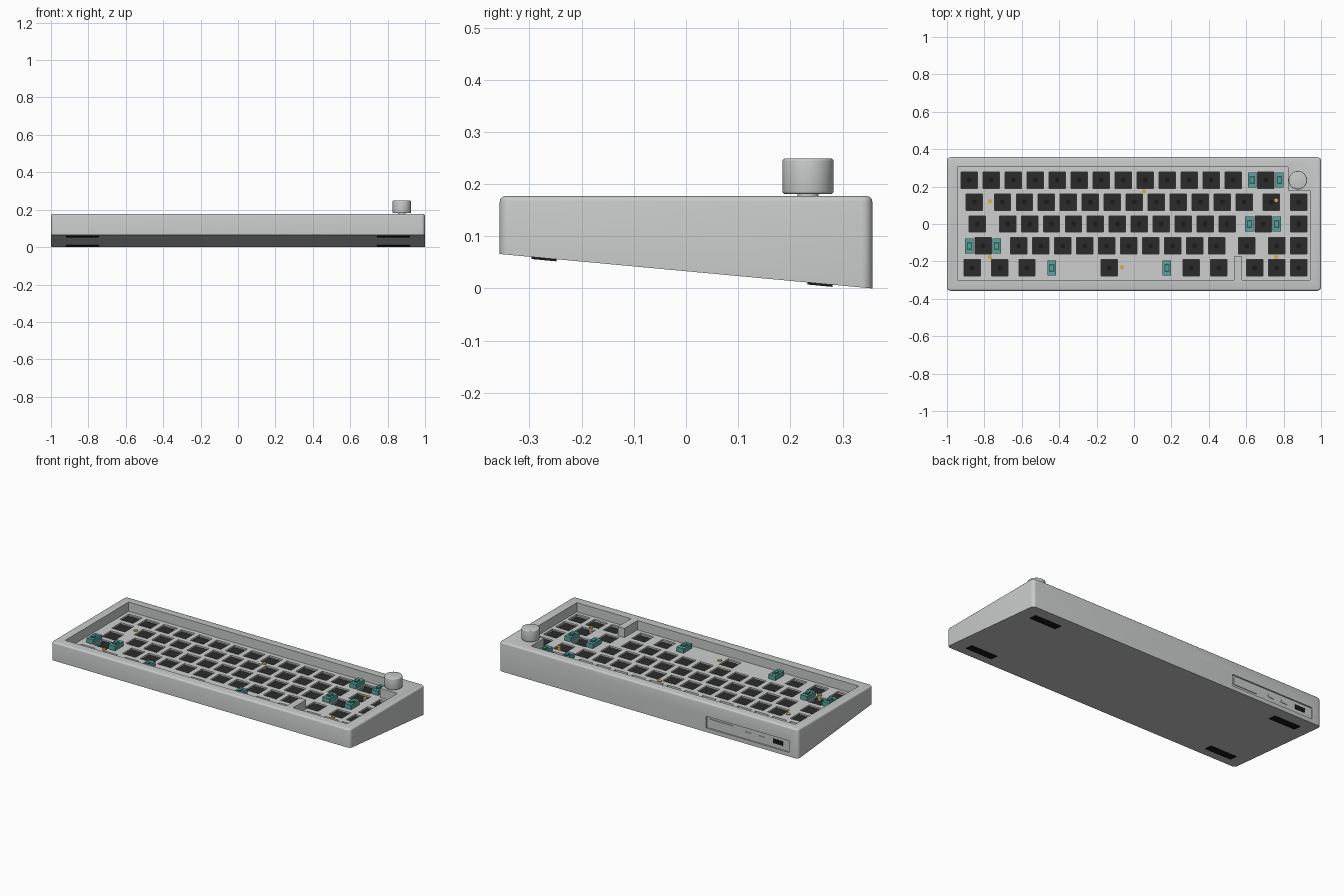
import bpy, bmesh, math

if "Cube" in bpy.data.objects:
    bpy.data.objects.remove(bpy.data.objects["Cube"])

U = 0.1175                      # key pitch
TOP, PLATE_TOP, PCB_TOP = 0.177, 0.121, 0.092


def mat(name, rgb):
    m = bpy.data.materials.new(name)
    m.diffuse_color = (*rgb, 1)
    m.use_nodes = True
    m.node_tree.nodes["Principled BSDF"].inputs["Base Color"].default_value = m.diffuse_color
    return m


GREY = mat("light grey", (0.58, 0.595, 0.59))
PLATE = mat("plate grey", (0.61, 0.62, 0.615))
BLACK = mat("board black", (0.024, 0.024, 0.024))
DEEP = mat("deep black", (0.01, 0.01, 0.01))
TEAL = mat("teal", (0.10, 0.37, 0.34))
DARK_TEAL = mat("dark teal", (0.03, 0.12, 0.11))
BRASS = mat("brass", (0.68, 0.42, 0.09))


def finish(name, bm, material, smooth=False):
    bmesh.ops.recalc_face_normals(bm, faces=bm.faces)
    me = bpy.data.meshes.new(name)
    bm.to_mesh(me)
    bm.free()
    ob = bpy.data.objects.new(name, me)
    bpy.context.collection.objects.link(ob)
    if material:
        me.materials.append(material)
    if smooth:
        select(ob)
        bpy.ops.object.shade_smooth_by_angle(angle=math.radians(35))
    return ob


def select(ob):
    bpy.ops.object.select_all(action='DESELECT')
    ob.select_set(True)
    bpy.context.view_layer.objects.active = ob


def add_box(bm, x0, x1, y0, y1, z0, z1):
    vs = bmesh.ops.create_cube(bm, size=1)["verts"]
    for v in vs:
        v.co = ((x0 + x1) / 2 + v.co.x * (x1 - x0),
                (y0 + y1) / 2 + v.co.y * (y1 - y0),
                (z0 + z1) / 2 + v.co.z * (z1 - z0))
    return vs


def boxes(name, items, material):
    bm = bmesh.new()
    for b in items:
        add_box(bm, *b)
    return finish(name, bm, material)


def cylinders(name, centres, r, z0, z1, material, seg=24, bevel=0):
    bm = bmesh.new()
    for x, y in centres:
        vs = bmesh.ops.create_cone(bm, cap_ends=True, segments=seg, radius1=r,
                                   radius2=r, depth=z1 - z0)["verts"]
        for v in vs:
            v.co.x += x
            v.co.y += y
            v.co.z += (z0 + z1) / 2
    if bevel:
        rims = [e for e in bm.edges if abs(e.verts[0].co.z - e.verts[1].co.z) < 1e-5]
        bmesh.ops.bevel(bm, geom=rims, offset=bevel, segments=3, affect='EDGES', profile=0.5)
    return finish(name, bm, material, True)


def prism(name, pts, z0, z1, material):
    bm = bmesh.new()
    f = bm.faces.new([bm.verts.new((x, y, z0)) for x, y in pts])
    ext = bmesh.ops.extrude_face_region(bm, geom=[f])["geom"]
    for v in ext:
        if isinstance(v, bmesh.types.BMVert):
            v.co.z = z1
    return finish(name, bm, material)


def cut(ob, cutter):
    cutter.hide_render = True
    m = ob.modifiers.new("cut", 'BOOLEAN')
    m.operation, m.solver, m.object = 'DIFFERENCE', 'EXACT', cutter
    select(ob)
    bpy.ops.object.modifier_apply(modifier=m.name)
    bpy.data.objects.remove(cutter, do_unlink=True)


def bottom(y):
    return 0.033 - 0.0924 * y


# Wedge-shaped case with rounded corners and top rim
bm = bmesh.new()
add_box(bm, -1, 1, -0.357, 0.357, 0, TOP)
for v in bm.verts:
    if v.co.z < 0.01:
        v.co.z = bottom(v.co.y)
upright = [e for e in bm.edges if abs(e.verts[0].co.z - e.verts[1].co.z) > 0.08]
bmesh.ops.bevel(bm, geom=upright, offset=0.02, segments=5, affect='EDGES', profile=0.5)
rim = [e for e in bm.edges if all(v.co.z > TOP - 1e-4 for v in e.verts)]
bmesh.ops.bevel(bm, geom=rim, offset=0.01, segments=3, affect='EDGES', profile=0.5)
case = finish("case", bm, GREY)

# Pocket outline: notch for the knob, divider beside the arrow keys
outline = [(-0.945, -0.30), (0.535, -0.30), (0.535, -0.175), (0.578, -0.175),
           (0.578, -0.30), (0.94, -0.30), (0.94, 0.18), (0.823, 0.18),
           (0.823, 0.305), (-0.945, 0.305)]
cut(case, prism("pocket", outline, 0.075, 0.3, None))
cut(case, boxes("port_pocket", [(-0.94, -0.385, 0.349, 0.4, 0.025, 0.095)], None))
select(case)
bpy.ops.object.shade_smooth_by_angle(angle=math.radians(35))

# Key positions, row by row
rows = [(2 * U, [-0.88 + U * i for i in range(13)] + [0.705]),
        (U, [-0.853] + [-0.703 + U * i for i in range(12)] + [0.733, 0.88]),
        (0, [-0.837] + [-0.676 + U * i for i in range(11)] + [0.69, 0.88]),
        (-U, [-0.807] + [-0.616 + U * i for i in range(10)] + [0.603, 0.763, 0.88]),
        (-2 * U, [-0.866, -0.717, -0.572, -0.132, 0.307, 0.454, 0.645, 0.763, 0.88])]
keys = [(x, y) for y, xs in rows for x in xs]

# Switch plate with square holes above the circuit board
plate = prism("switch_plate", outline, PLATE_TOP - 0.01, PLATE_TOP, PLATE)
h = 0.044
cut(plate, boxes("key_holes", [(x - h, x + h, y - h, y + h, 0.1, 0.14) for x, y in keys], None))
prism("circuit_board", outline, PCB_TOP - 0.01, PCB_TOP, BLACK)
cylinders("socket_marks", keys, 0.013, PCB_TOP - 0.001, PCB_TOP + 0.001, DEEP, 16)

# Stabilisers either side of each wide key
stabs = [(c + s * d, y) for c, y, d in
         [(0.705, 2 * U, 0.073), (0.69, 0, 0.073), (-0.807, -U, 0.073), (-0.132, -2 * U, 0.308)]
         for s in (-1, 1)]
boxes("stabiliser_housings",
      [(x - 0.0225, x + 0.0225, y - 0.041, y + 0.041, PCB_TOP, 0.148) for x, y in stabs], TEAL)
boxes("stabiliser_slots",
      [(x - 0.014, x + 0.014, y - 0.022, y + 0.022, 0.146, 0.149) for x, y in stabs], DARK_TEAL)
boxes("stabiliser_stems",
      [(x - 0.008, x + 0.008, y - 0.013, y + 0.013, 0.146, 0.155) for x, y in stabs], TEAL)

# Plate screws
cylinders("plate_screws", [(-0.77, 0.122), (0.053, 0.176), (0.76, 0.127), (-0.77, -0.178),
                           (-0.064, -0.232), (0.76, -0.178)], 0.012, PCB_TOP, 0.125, BRASS, 16)

# Volume knob on its shaft
cylinders("knob_shaft", [(0.876, 0.234)], 0.02, 0.17, 0.185, GREY, 24)
cylinders("knob", [(0.876, 0.234)], 0.049, 0.181, 0.249, GREY, 48, 0.005)

# Rear panel: cover, two switches and a cable port
boxes("rear_cover", [(-0.56, -0.40, 0.345, 0.353, 0.04, 0.082)], GREY)
boxes("rear_switches", [(x - 0.02, x + 0.02, 0.345, 0.352, 0.053, 0.069)
                        for x in (-0.66, -0.75)], GREY)
boxes("cable_port", [(-0.893, -0.828, 0.345, 0.352, 0.05, 0.076)], DEEP)

# Rubber feet following the sloped underside
bm = bmesh.new()
for x in (-0.832, 0.832):
    for y in (-0.272, 0.257):
        for v in add_box(bm, x - 0.088, x + 0.088, y - 0.024, y + 0.024, -0.004, 0.004):
            v.co.z += bottom(v.co.y)
finish("rubber_feet", bm, DEEP)
